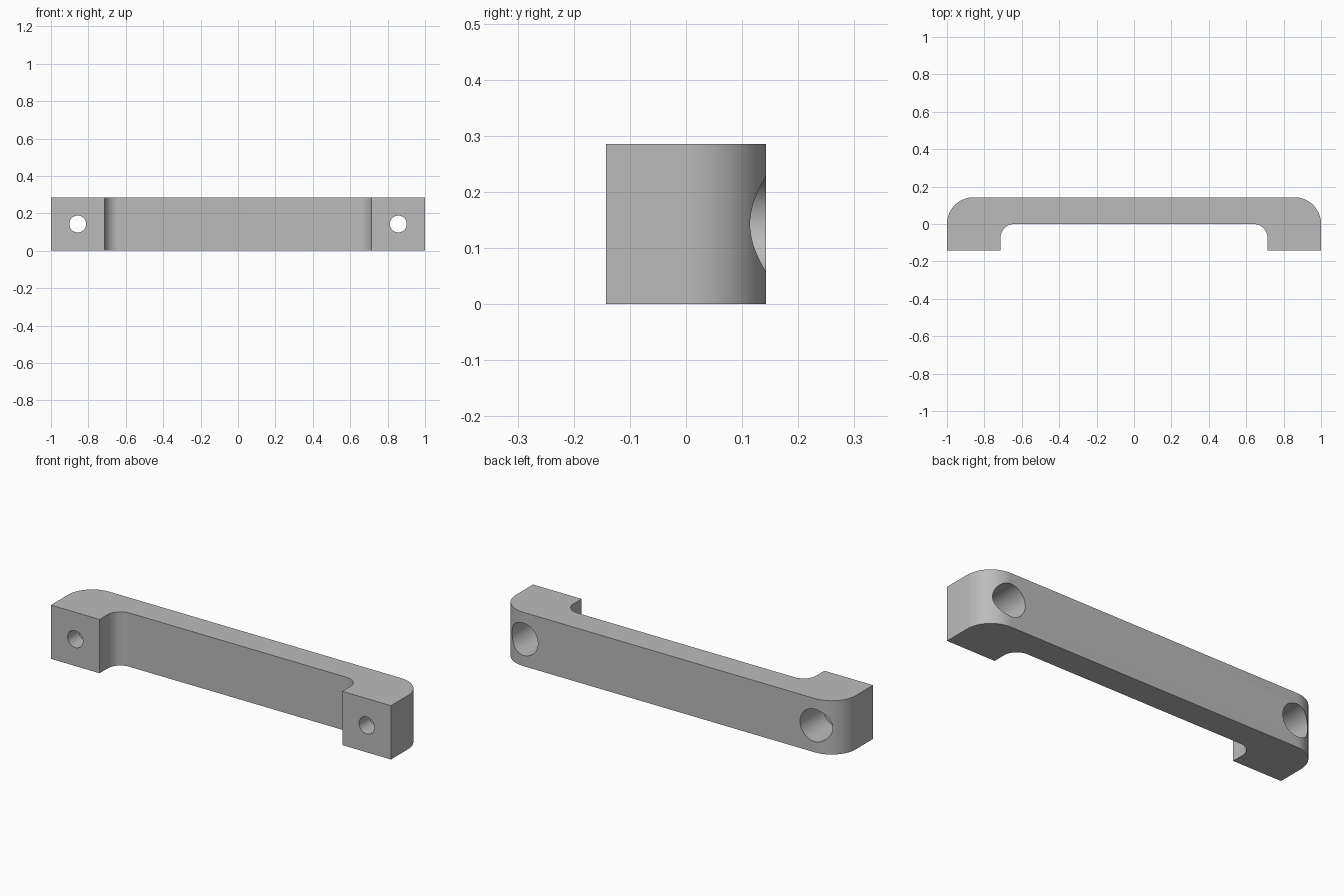
import bpy, bmesh, math
from mathutils import Matrix

cube = bpy.data.objects.get("Cube")
if cube:
    bpy.data.objects.remove(cube, do_unlink=True)

HALF, DEPTH, HEIGHT = 1.0, 0.143, 0.286
LEG_X, BAR_Y = 0.714, 0.0
OUTER_R, INNER_R = 0.143, 0.075
HOLE_X, HOLE_R = 0.857, 0.045
BORE_R, BORE_FLOOR = 0.086, -0.05

grey = bpy.data.materials.new("satin grey")
grey.use_nodes = True
colour = (0.5, 0.5, 0.5, 1)
grey.diffuse_color = colour
grey.node_tree.nodes["Principled BSDF"].inputs["Base Color"].default_value = colour


def arc(cx, cy, r, start, end, steps=24):
    angles = [math.radians(start + (end - start) * i / steps) for i in range(steps + 1)]
    return [(cx + r * math.cos(a), cy + r * math.sin(a)) for a in angles]


def add_object(name, bm):
    bmesh.ops.recalc_face_normals(bm, faces=bm.faces)
    mesh = bpy.data.meshes.new(name)
    bm.to_mesh(mesh)
    bm.free()
    mesh.materials.append(grey)
    obj = bpy.data.objects.new(name, mesh)
    bpy.context.collection.objects.link(obj)
    return obj


# Handle: half outline seen from above, mirrored and extruded upward
half = [(LEG_X, -DEPTH), (HALF, -DEPTH)]
half += arc(HALF - OUTER_R, DEPTH - OUTER_R, OUTER_R, 0, 90)
inner = arc(LEG_X - INNER_R, BAR_Y - INNER_R, INNER_R, 90, 0)
right = inner + half
outline = right + [(-x, y) for x, y in reversed(right)]
bm = bmesh.new()
base = bm.faces.new([bm.verts.new((x, y, 0)) for x, y in outline])
top = bmesh.ops.extrude_face_region(bm, geom=[base])["geom"]
bmesh.ops.translate(bm, vec=(0, 0, HEIGHT),
                    verts=[v for v in top if isinstance(v, bmesh.types.BMVert)])
handle = add_object("handle", bm)


# Screw holes: narrow through the foot, wide from the back
def drill(name, x, radius, y_front, y_back):
    bm = bmesh.new()
    place = (Matrix.Translation((x, (y_front + y_back) / 2, HEIGHT / 2))
             @ Matrix.Rotation(math.pi / 2, 4, "X"))
    bmesh.ops.create_cone(bm, cap_ends=True, segments=64, radius1=radius,
                          radius2=radius, depth=y_back - y_front, matrix=place)
    cutter = add_object(name, bm)
    cut = handle.modifiers.new(name, "BOOLEAN")
    cut.operation, cut.solver, cut.object = "DIFFERENCE", "EXACT", cutter
    bpy.context.view_layer.objects.active = handle
    bpy.ops.object.modifier_apply(modifier=cut.name)
    bpy.data.objects.remove(cutter, do_unlink=True)


for side, x in (("left", HOLE_X), ("right", -HOLE_X)):
    drill(side + "_screw_hole", x, HOLE_R, -0.3, 0.3)
    drill(side + "_head_bore", x, BORE_R, BORE_FLOOR, 0.3)

bpy.ops.object.select_all(action="DESELECT")
handle.select_set(True)
bpy.context.view_layer.objects.active = handle
bpy.ops.object.shade_smooth_by_angle(angle=math.radians(30))
